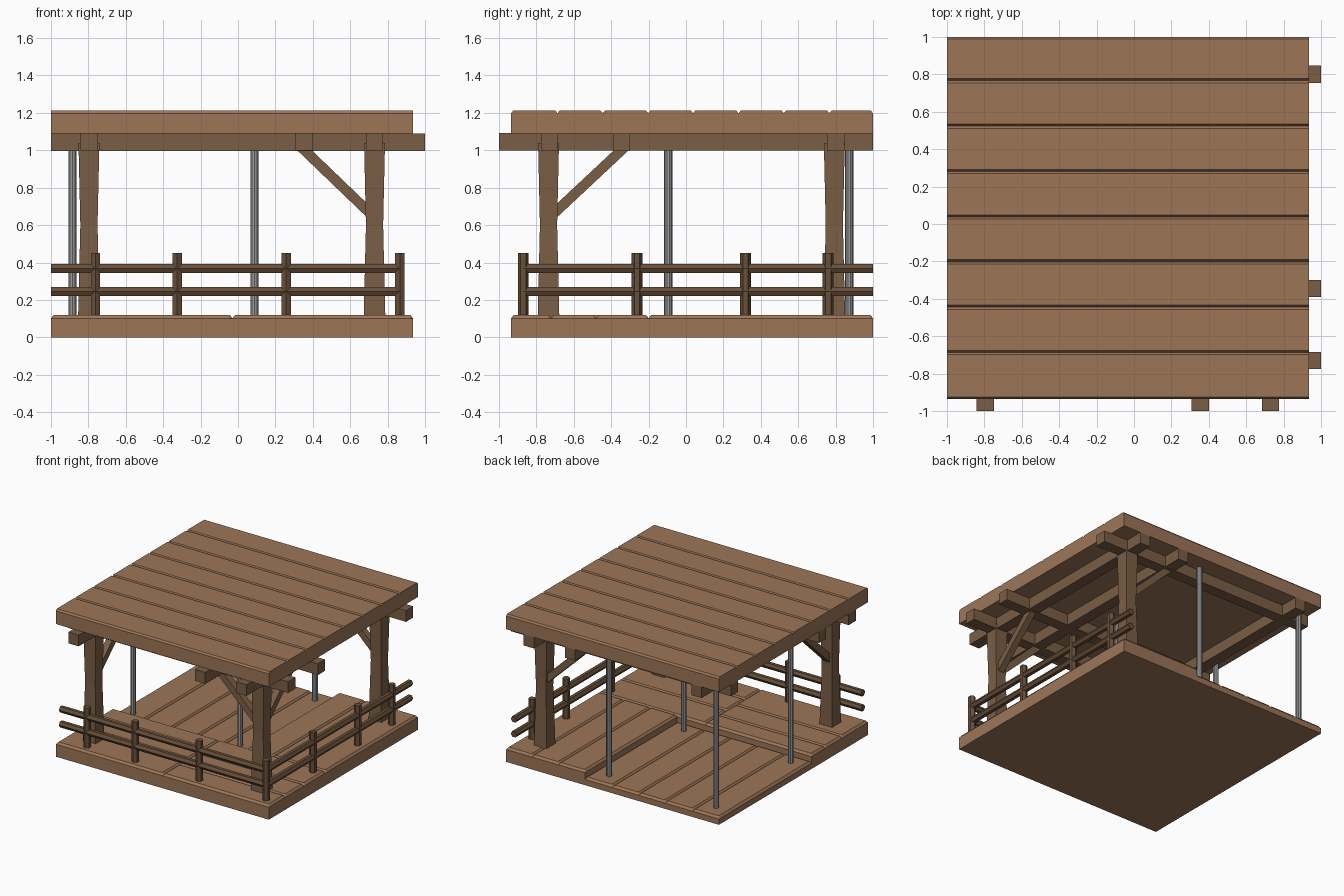
import bpy, bmesh, math
from mathutils import Vector

if "Cube" in bpy.data.objects:
    bpy.data.objects.remove(bpy.data.objects["Cube"])


def material(name, rgb):
    m = bpy.data.materials.new(name)
    m.diffuse_color = (*rgb, 1)
    m.use_nodes = True
    m.node_tree.nodes["Principled BSDF"].inputs["Base Color"].default_value = m.diffuse_color
    return m


PLANK = material("plank_brown", (0.335, 0.182, 0.097))
BEAM = material("beam_brown", (0.195, 0.112, 0.060))
RAIL = material("rail_dark_brown", (0.140, 0.080, 0.042))
METAL = material("pole_grey", (0.33, 0.33, 0.33))


def finish(name, bm, mat):
    bmesh.ops.recalc_face_normals(bm, faces=bm.faces)
    me = bpy.data.meshes.new(name)
    bm.to_mesh(me)
    bm.free()
    me.materials.append(mat)
    ob = bpy.data.objects.new(name, me)
    bpy.context.collection.objects.link(ob)
    return ob


def loft(name, rings, mat):
    """Skin a list of equal-length rings and cap both ends."""
    bm = bmesh.new()
    vs = [[bm.verts.new(p) for p in r] for r in rings]
    n = len(vs[0])
    for a, b in zip(vs, vs[1:]):
        for i in range(n):
            bm.faces.new((a[i], a[(i + 1) % n], b[(i + 1) % n], b[i]))
    bm.faces.new(vs[0])
    bm.faces.new(vs[-1])
    return finish(name, bm, mat)


def planks(name, along, a0, a1, cuts, z0, z1, c=0.018, end_chamfer=True):
    """Slab of boards: V grooves at the inner cuts, chamfered outer edges."""
    prof = [(cuts[0], z0), (cuts[0], z1 - c), (cuts[0] + c * 0.8, z1)]
    for g in cuts[1:-1]:
        prof += [(g - c * 0.8, z1), (g, z1 - c), (g + c * 0.8, z1)]
    prof += [(cuts[-1] - c * 0.8, z1), (cuts[-1], z1 - c), (cuts[-1], z0)]
    sections = [(a0, z1), (a1, z1)]
    if end_chamfer:
        sections = [(a0, z1 - c), (a0 + c * 0.8, z1), (a1 - c * 0.8, z1), (a1, z1 - c)]
    rings = []
    for a, top in sections:
        rings.append([(a, t, min(z, top)) if along == "x" else (t, a, min(z, top))
                      for t, z in prof])
    return loft(name, rings, PLANK)


def bar(name, p, q, r, sides, mat, turn=0.0):
    """Straight prism from p to q with a regular cross-section of radius r."""
    p, q = Vector(p), Vector(q)
    d = (q - p).normalized()
    ref = Vector((0, 0, 1)) if abs(d.z) < 0.99 else Vector((1, 0, 0))
    u = d.cross(ref).normalized()
    v = u.cross(d)
    ang = [turn + 2 * math.pi * i / sides for i in range(sides)]
    return loft(name, [[o + (u * math.cos(a) + v * math.sin(a)) * r for a in ang]
                       for o in (p, q)], mat)


def square_ring(x, y, z, h):
    return [(x - h, y - h, z), (x + h, y - h, z), (x + h, y + h, z), (x - h, y + h, z)]


LO, HI = -0.935, 0.935

# Deck: raised L-shaped border and sunken back left floor
planks("deck_front_right", "x", -0.03, HI, [LO, -0.72, -0.48, -0.2], 0, 0.12)
planks("deck_front_left", "x", -1, -0.03, [LO, -0.6, -0.38, -0.2], 0, 0.12)
planks("deck_back_right", "y", -0.2, 1, [0.22, 0.46, 0.70, HI], 0, 0.12)
planks("deck_sunken", "y", -0.2, 1, [-1, -0.76, -0.51, -0.27, -0.03, 0.22], 0, 0.065)

# Roof boards
planks("roof", "x", -1, HI,
       [LO, -0.687, -0.445, -0.202, 0.038, 0.281, 0.523, 0.766, 1], 1.09, 1.212,
       c=0.014, end_chamfer=False)

# Roof beams, both directions
SQ = math.sqrt(2)
BH = 0.0465
for i, x in enumerate((-0.795, 0.355, 0.73)):
    bar(f"beam_deep_{i}", (x, -1, 1.045), (x, 1, 1.045), BH * SQ, 4, BEAM, math.pi / 4)
for i, y in enumerate((-0.73, -0.345, 0.80)):
    bar(f"beam_wide_{i}", (-1, y, 1.044), (1, y, 1.044), BH * SQ, 4, BEAM, math.pi / 4)

# Waisted corner pillars
for i, (x, y) in enumerate(((-0.797, -0.735), (0.73, -0.735), (0.73, 0.793))):
    loft(f"pillar_{i}", [square_ring(x, y, z, h) for z, h in
                         ((0.1, 0.058), (0.6, 0.046), (1.04, 0.056))], BEAM)

# Diagonal braces
for i, y in enumerate((-0.735, 0.795)):
    bar(f"brace_wide_{i}", (0.72, y, 0.65), (0.34, y, 1.015), 0.027 * SQ, 4, BEAM, math.pi / 4)
for i, x in enumerate((-0.797, 0.73)):
    bar(f"brace_deep_{i}", (x, -0.72, 0.65), (x, -0.33, 1.015), 0.027 * SQ, 4, BEAM, math.pi / 4)

# Railing posts and rails
EDGE_X, EDGE_Y = 0.865, -0.87
posts = [(x, EDGE_Y) for x in (-0.762, -0.325, 0.257, EDGE_X)]
posts += [(EDGE_X, y) for y in (-0.262, 0.318, 0.76)]
for i, (x, y) in enumerate(posts):
    bar(f"railing_post_{i}", (x, y, 0.1), (x, y, 0.45), 0.029, 6, RAIL)
for i, z in enumerate((0.245, 0.368)):
    bar(f"front_rail_{i}", (-1, EDGE_Y, z), (EDGE_X, EDGE_Y, z), 0.027, 6, RAIL)
    bar(f"side_rail_{i}", (EDGE_X, EDGE_Y, z), (EDGE_X, 1, z), 0.027, 6, RAIL)

# Metal poles on the sunken floor
for x in (-0.885, 0.088):
    for y in (-0.095, 0.873):
        bar("metal_pole", (x, y, 0.05), (x, y, 1.095), 0.022, 10, METAL)
